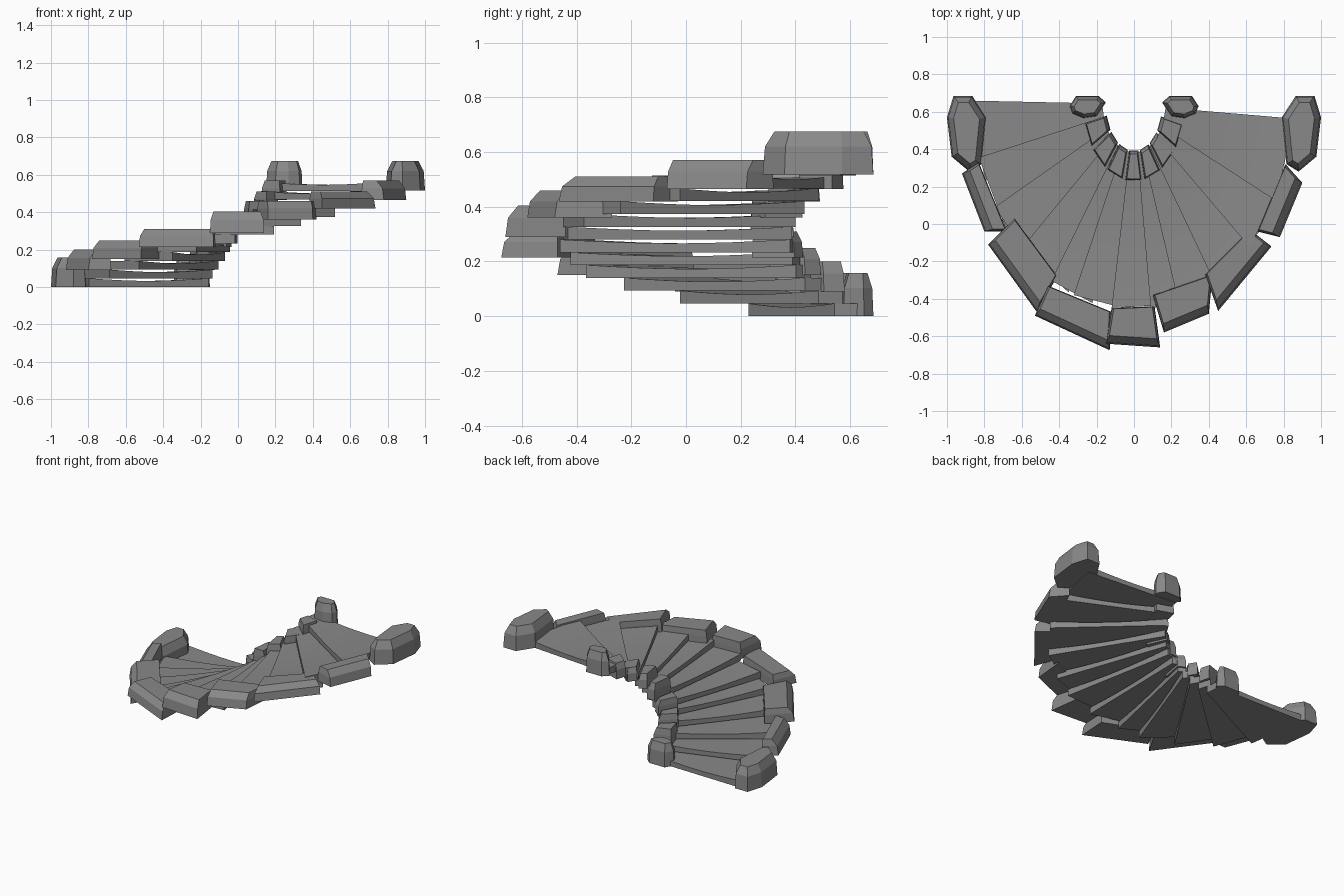
import bpy, bmesh, math
from mathutils import Vector
from mathutils.geometry import intersect_line_line_2d, intersect_point_line

if "Cube" in bpy.data.objects:
    bpy.data.objects.remove(bpy.data.objects["Cube"])

stone = bpy.data.materials.new("grey stone")
stone.use_nodes = True
GREY = (0.25, 0.25, 0.25, 1)
stone.diffuse_color = GREY
stone.node_tree.nodes["Principled BSDF"].inputs["Base Color"].default_value = GREY

RISE = 0.0467
CENTRE_Y = 0.64


def finish(bm, name):
    bmesh.ops.recalc_face_normals(bm, faces=bm.faces)
    mesh = bpy.data.meshes.new(name)
    bm.to_mesh(mesh)
    bm.free()
    mesh.materials.append(stone)
    obj = bpy.data.objects.new(name, mesh)
    bpy.context.collection.objects.link(obj)


def loft(name, rings):
    """Skin a stack of equal-sized rings and cap both ends."""
    bm = bmesh.new()
    rows = [[bm.verts.new(p) for p in ring] for ring in rings]
    n = len(rows[0])
    for a, b in zip(rows, rows[1:]):
        for i in range(n):
            j = (i + 1) % n
            bm.faces.new((a[i], a[j], b[j], b[i]))
    bm.faces.new(rows[0])
    bm.faces.new(rows[-1])
    finish(bm, name)


def inset(poly, dist):
    """Move each edge of a flat outline inward by its own distance."""
    pts = [Vector(p) for p in poly]
    n = len(pts)
    area = sum(pts[i - 1].cross(pts[i]) for i in range(n))
    sign = 1 if area > 0 else -1
    dirs = [(pts[(i + 1) % n] - pts[i]).normalized() for i in range(n)]
    base = [pts[i] + Vector((-d.y, d.x)) * sign * dist[i] for i, d in enumerate(dirs)]
    out = []
    for i in range(n):
        p, d, q, e = base[i - 1], dirs[i - 1], base[i], dirs[i]
        out.append(p + d * ((q - p).cross(e) / d.cross(e)))
    return out


def block(name, poly, z0, z1, dist, shoulder=0.6):
    """Stone with upright lower sides and a chamfered top."""
    mid = inset(poly, [d * 0.2 for d in dist])
    top = inset(poly, dist)
    zm = z0 + (z1 - z0) * shoulder
    loft(name, [[(p[0], p[1], z) for p in ring]
                for ring, z in ((poly, z0), (mid, zm), (top, z1))])


def oval(deg, rx, ry, cy=CENTRE_Y):
    t = math.radians(deg)
    return Vector((-rx * math.cos(t), cy - ry * math.sin(t)))


# Worn fan-shaped treads, each tucked under the next
edges = [-1, 15, 30, 45, 59, 68, 82, 96, 106, 120, 136, 152, 176]
for i in range(12):
    a0, a1 = edges[i], min(edges[i + 1] + 7, 176)
    z0 = i * RISE
    rows = []
    for k in range(9):
        f = k / 8
        p = oval(a0, 0.17, 0.26).lerp(oval(a0, 0.86, 1.1), f)
        q = oval(a1, 0.17, 0.26).lerp(oval(a1, 0.86, 1.1), f)
        zt = z0 + RISE - 0.014 * math.sin(math.pi * f)
        rows.append([(*p, z0), (*q, z0), (*q, zt), (*p, zt)])
    loft(f"tread_{i + 1}", rows)

# Outer kerb stones: outer start, inner start, inner end, outer end
outer = [
    ((-0.92, 0.27), (-0.83, 0.33), (-0.68, -0.04), (-0.80, -0.04)),
    ((-0.78, -0.11), (-0.64, 0.03), (-0.41, -0.28), (-0.52, -0.47)),
    ((-0.53, -0.49), (-0.46, -0.33), (-0.12, -0.47), (-0.13, -0.675)),
    ((-0.15, -0.64), (-0.12, -0.45), (0.11, -0.44), (0.14, -0.66)),
    ((0.16, -0.58), (0.10, -0.38), (0.42, -0.27), (0.40, -0.48)),
    ((0.45, -0.465), (0.38, -0.27), (0.62, -0.03), (0.735, -0.12)),
    ((0.78, -0.07), (0.66, -0.04), (0.81, 0.32), (0.90, 0.22)),
]
bottoms = [0.09, 0.15, 0.215, 0.29, 0.36, 0.42, 0.465]
tops = [0.20, 0.25, 0.31, 0.405, 0.46, 0.51, 0.57]
for i, (poly, z0, z1) in enumerate(zip(outer, bottoms, tops)):
    block(f"outer_kerb_{i + 1}", poly, z0, z1, (0.012, 0.004, 0.012, 0.045))

# Inner kerb stones
for i, (z0, z1) in enumerate(zip(bottoms, tops)):
    a0 = 14 + i * 22
    a1 = a0 + 19
    poly = [oval(a0, 0.15, 0.25), oval(a0, 0.27, 0.41),
            oval(a1, 0.27, 0.41), oval(a1, 0.15, 0.25)]
    block(f"inner_kerb_{i + 1}", poly, z0, z1, (0.008, 0.006, 0.008, 0.02))

# End posts, low on the right side and high on the left side
big = [(-1.0, 0.57), (-0.965, 0.685), (-0.865, 0.685), (-0.79, 0.57),
       (-0.815, 0.32), (-0.88, 0.28), (-0.975, 0.36)]
small = [(-0.345, 0.63), (-0.31, 0.685), (-0.19, 0.685), (-0.15, 0.65),
         (-0.20, 0.575), (-0.27, 0.565), (-0.33, 0.59)]
for side, z0, label in ((1, 0, "lower"), (-1, 0.517, "upper")):
    for poly, kind, d in ((big, "outer", 0.035), (small, "inner", 0.022)):
        shape = [(x * side, y) for x, y in poly]
        block(f"{label}_{kind}_post", shape, z0, z0 + 0.158, [d] * 7, 0.65)
